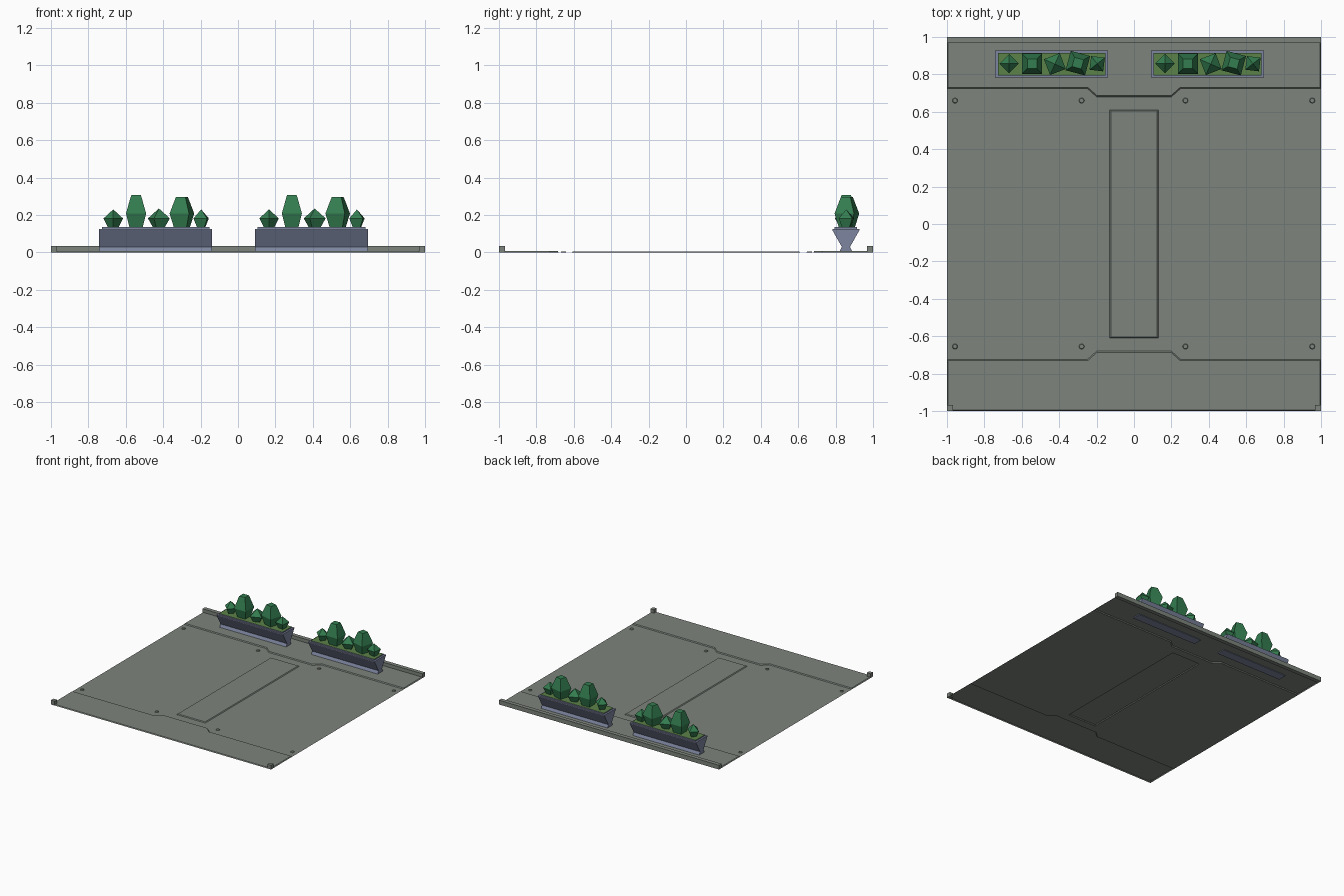
import bpy, bmesh, math

if "Cube" in bpy.data.objects:
    bpy.data.objects.remove(bpy.data.objects["Cube"])


def material(name, rgb):
    m = bpy.data.materials.new(name)
    m.diffuse_color = (*rgb, 1)
    m.use_nodes = True
    m.node_tree.nodes["Principled BSDF"].inputs["Base Color"].default_value = m.diffuse_color
    return m


GREY = material("floor grey", (0.205, 0.230, 0.205))
BLUE = material("planter blue grey", (0.205, 0.235, 0.345))
SOIL = material("moss green", (0.105, 0.225, 0.065))
LEAF = material("leaf green", (0.034, 0.205, 0.080))


def finish(bm, name, *mats):
    me = bpy.data.meshes.new(name)
    bm.to_mesh(me)
    bm.free()
    for m in mats:
        me.materials.append(m)
    ob = bpy.data.objects.new(name, me)
    bpy.context.collection.objects.link(ob)
    return ob


def sheet(name, pts, rise=0.0):
    """Flat open sheet; with rise it becomes a raised panel with sloped edges."""
    bm = bmesh.new()
    f = bm.faces.new([bm.verts.new((x, y, 0)) for x, y in pts])
    f.normal_update()
    if f.normal.z < 0:
        f.normal_flip()
    if rise:
        bmesh.ops.inset_region(bm, faces=[f], thickness=0.006,
                               use_boundary=True, use_even_offset=True)
        for v in f.verts:
            v.co.z = rise
    return finish(bm, name, GREY)


def box(name, x0, x1, y0, y1, z0, z1, *mats):
    bm = bmesh.new()
    bmesh.ops.create_cube(bm, size=1)
    for v in bm.verts:
        v.co = (x1 if v.co.x > 0 else x0, y1 if v.co.y > 0 else y0,
                z1 if v.co.z > 0 else z0)
    bm.normal_update()
    if len(mats) > 1:  # second colour on the upward face
        for f in bm.faces:
            f.material_index = int(f.normal.z > 0.5)
    return finish(bm, name, *mats)


# floor: recessed middle halves around the raised centre panel
STEP = [(-1, .725), (-.25, .725), (-.2, .68), (.2, .68), (.25, .725), (1, .725)]
half = [(0, .68), (.2, .68), (.25, .725), (1, .725)]
for side, s in (("right", 1), ("left", -1)):
    pts = half + [(x, -y) for x, y in reversed(half)]
    pts += [(0, -.61), (.13, -.61), (.13, .61), (0, .61)]
    sheet(f"floor_middle_{side}", [(s * x, y) for x, y in pts])
sheet("floor_centre_panel", [(-.13, -.61), (.13, -.61), (.13, .61), (-.13, .61)], .006)
for name, s in (("back", 1), ("front", -1)):
    sheet(f"floor_{name}_strip", [(x, s * y) for x, y in STEP + [(1, 1), (-1, 1)]], .007)

# floor bolts
for sy in (.66, -.655):
    for x in (-.957, -.28, .275, .953):
        bm = bmesh.new()
        bmesh.ops.create_cone(bm, cap_ends=True, segments=8, radius1=.015,
                              radius2=.012, depth=.006)
        bmesh.ops.translate(bm, verts=bm.verts, vec=(x, sy, .003))
        finish(bm, "floor_bolt", GREY)

# back rail and front corner posts
box("back_rail", -1, 1, .967, 1, 0, .035, GREY)
box("corner_post_left", -1, -.967, -1, -.967, 0, .035, GREY)
box("corner_post_right", .967, 1, -1, -.967, 0, .035, GREY)


def planter(x0, x1, yc):
    """Hourglass trough extruded along x."""
    prof = [(.037, 0), (.022, .03), (.073, .12), (.073, .126)]
    ring = prof + [(-y, z) for y, z in reversed(prof)]
    bm = bmesh.new()
    a = [bm.verts.new((x0, yc + y, z)) for y, z in ring]
    b = [bm.verts.new((x1, yc + y, z)) for y, z in ring]
    n = len(ring)
    for i in range(n):
        j = (i + 1) % n
        bm.faces.new((a[i], a[j], b[j], b[i]))
    bm.faces.new(a)
    bm.faces.new(b)
    bmesh.ops.recalc_face_normals(bm, faces=bm.faces)
    finish(bm, "planter_trough", BLUE)
    box("planter_soil", x0 + .014, x1 - .014, yc - .06, yc + .06, .124, .135, BLUE, SOIL)


def bush(x, y, angle, rings):
    """Four-sided faceted bush from (radius, height) rings; radius 0 is a point."""
    bm = bmesh.new()
    prev = None
    for r, z in rings:
        if r == 0:
            cur = [bm.verts.new((x, y, z))] * 4
        else:
            cur = [bm.verts.new((x + r * math.cos(t), y + r * math.sin(t), z))
                   for t in (math.radians(angle + 90 * k) for k in range(4))]
        if prev:
            for i in range(4):
                j = (i + 1) % 4
                bm.faces.new((prev[i], prev[j], cur[i]) if r == 0
                             else (prev[i], prev[j], cur[j], cur[i]))
        else:
            bm.faces.new(cur[::-1])
        prev = cur
    if rings[-1][0]:
        bm.faces.new(prev)
    bmesh.ops.recalc_face_normals(bm, faces=bm.faces)
    finish(bm, "bush", LEAF)


def small(r, top):
    return [(r * .5, .13), (r, .182), (0, top)]


def tall(top):
    return [(.048, .13), (.076, .208), (.042, top - .012), (.036, top)]


# two planters, each with the same row of five bushes
for dx in (0, .833):
    planter(-.742 + dx, -.138 + dx, .855)
    bush(-.667 + dx, .858, 0, small(.052, .23))
    bush(-.545 + dx, .857, 45, tall(.306))
    bush(-.423 + dx, .855, 66, small(.064, .235))
    bush(-.300 + dx, .860, 30, tall(.297))
    bush(-.197 + dx, .857, 38, small(.052, .23))
